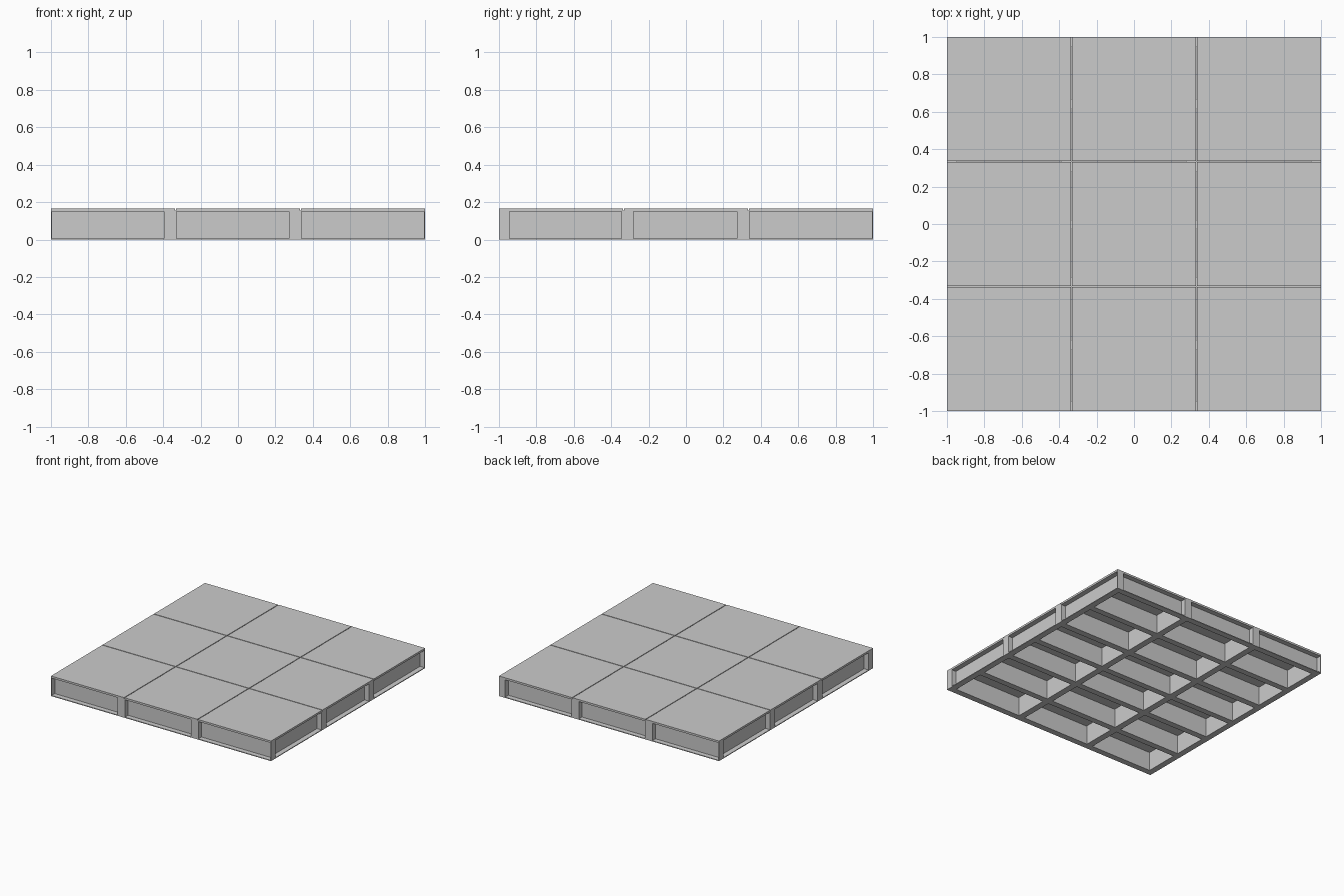
import bpy, bmesh
from mathutils import Matrix, Vector

if "Cube" in bpy.data.objects:
    bpy.data.objects.remove(bpy.data.objects["Cube"])

H = 0.155      # frame height
TOP = 0.165    # deck surface
T = 0.009      # sheet thickness


def add_box(bm, lo, hi):
    lo, hi = Vector(lo), Vector(hi)
    m = Matrix.Translation((lo + hi) / 2) @ Matrix.Diagonal((*(hi - lo), 1))
    bmesh.ops.create_cube(bm, size=1, matrix=m)


def finish(bm, name):
    me = bpy.data.meshes.new(name)
    bm.to_mesh(me)
    bm.free()
    ob = bpy.data.objects.new(name, me)
    bpy.context.collection.objects.link(ob)
    return ob


def channel(name, x0, x1, y0, y1, side):
    """Box beam whose one side ('-x', '+x', '-y', '+y') is a deep open recess."""
    bm = bmesh.new()
    add_box(bm, (x0, y0, 0), (x1, y1, H))
    axis = 'xy'.index(side[1])
    n = Vector((0, 0, 0))
    n[axis] = 1 if side[0] == '+' else -1
    bm.normal_update()
    face = max(bm.faces, key=lambda f: f.normal.dot(n))
    depth = (y1 - y0 if axis else x1 - x0) - T
    bmesh.ops.inset_individual(bm, faces=[face], thickness=T)
    ext = bmesh.ops.extrude_discrete_faces(bm, faces=[face])['faces'][0]
    bmesh.ops.translate(bm, verts=ext.verts, vec=-n * depth)
    return finish(bm, name)


# Beam positions as (start, end)
XB = [(-1, -0.95), (-0.388, -0.335), (0.28, 0.333), (0.95, 1)]
YB = [(-1, -0.95), (-0.338, -0.287), (0.28, 0.333), (0.95, 1)]

# Front and back edge beams, split by the cross beams
for (a, b) in [(-1, XB[1][0]), (XB[1][1], XB[2][0]), (XB[2][1], 1)]:
    channel("front_edge_beam", a, b, *YB[0], '-y')
    channel("back_edge_beam", a, min(b, 0.95), *YB[3], '+y')

# Left and right edge beams, split by the joists
for (a, b) in [(-0.95, YB[1][0]), (YB[1][1], YB[2][0]), (YB[2][1], 1)]:
    channel("right_edge_beam", *XB[3], a, b, '+x')
    channel("left_edge_beam", *XB[0], a, min(b, 0.95), '-x')

# Long inner beams running front to back
for x0, x1 in XB[1:3]:
    channel("cross_beam", x0, x1, -1, 1, '-x')

# Joists between the long beams: tile seams and tile middles
mids = [(c - 0.025, c + 0.025) for c in (-0.645, -0.003, 0.641)]
for i in range(3):
    a, b = XB[i][1], XB[i + 1][0]
    for y0, y1 in YB[1:3]:
        channel("seam_joist", -1 if i == 0 else a, 1 if i == 2 else b, y0, y1, '-y')
    for y0, y1 in mids:
        channel("middle_joist", a, b, y0, y1, '-y')

# Nine deck tiles with narrow gaps
S, G = 2 / 3, 0.003
for i in range(3):
    for j in range(3):
        x, y = -1 + i * S, -1 + j * S
        bm = bmesh.new()
        add_box(bm, (x + (G if i else 0), y + (G if j else 0), H),
                (x + S - (G if i < 2 else 0), y + S - (G if j < 2 else 0), TOP))
        finish(bm, "deck_tile")
